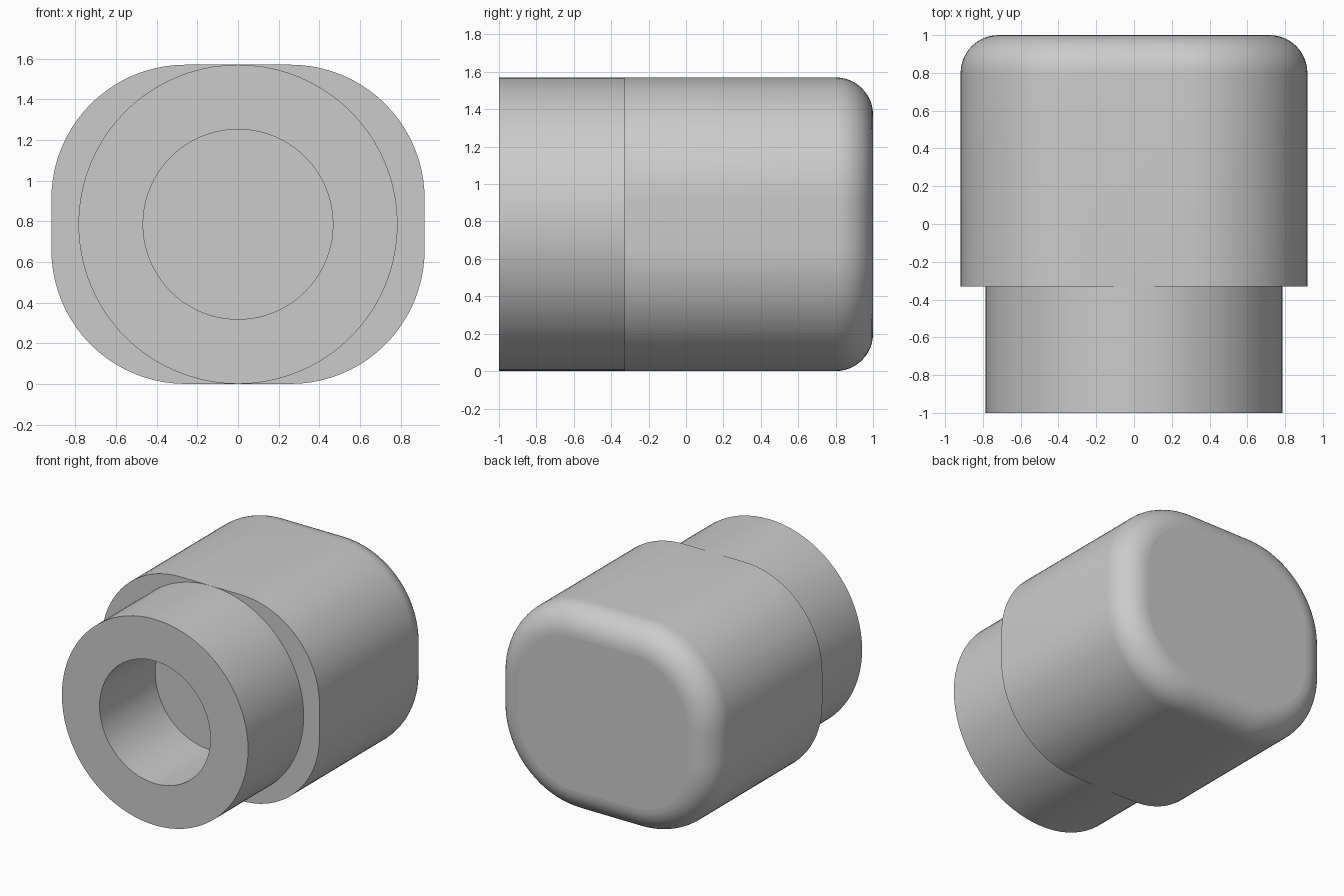
import bpy, bmesh, math

cube = bpy.data.objects.get("Cube")
if cube:
    bpy.data.objects.remove(cube, do_unlink=True)

MID_Z = 0.785
FRONT, SHOULDER, BACK = -1.0, -0.33, 1.0
HALF_W, HALF_H, CORNER, FILLET = 0.918, 0.785, 0.66, 0.2
SEGS = 20  # segments per quarter turn

grey = bpy.data.materials.new("Plain grey")
grey.use_nodes = True
colour = (0.6, 0.6, 0.6, 1)
grey.diffuse_color = colour
grey.node_tree.nodes["Principled BSDF"].inputs["Base Color"].default_value = colour


def rounded_ring(y, half_w, half_h, radius):
    """Rounded rectangle in the xz plane; a circle when all sizes match."""
    ring = []
    flat_x, flat_z = half_w - radius, half_h - radius
    is_circle = flat_x == 0 and flat_z == 0
    for quarter, (sx, sz) in enumerate([(1, 1), (-1, 1), (-1, -1), (1, -1)]):
        for i in range(SEGS if is_circle else SEGS + 1):
            a = (quarter + i / SEGS) * math.pi / 2
            ring.append((sx * flat_x + radius * math.cos(a), y,
                         MID_Z + sz * flat_z + radius * math.sin(a)))
    return ring


def loft(name, rings, caps):
    """Skin consecutive rings with quads and optionally cap both ends."""
    bm = bmesh.new()
    loops = [[bm.verts.new(p) for p in ring] for ring in rings]
    for a, b in zip(loops, loops[1:]):
        for i in range(len(a)):
            j = (i + 1) % len(a)
            bm.faces.new((a[i], a[j], b[j], b[i]))
    if caps:
        bm.faces.new(loops[0][::-1])
        bm.faces.new(loops[-1])
    bmesh.ops.recalc_face_normals(bm, faces=bm.faces)
    mesh = bpy.data.meshes.new(name)
    bm.to_mesh(mesh)
    bm.free()
    mesh.materials.append(grey)
    obj = bpy.data.objects.new(name, mesh)
    bpy.context.collection.objects.link(obj)
    bpy.ops.object.select_all(action='DESELECT')
    obj.select_set(True)
    bpy.context.view_layer.objects.active = obj
    bpy.ops.object.shade_smooth_by_angle(angle=math.radians(30))
    for face in mesh.polygons:
        if len(face.vertices) > 4:
            face.use_smooth = False
    return obj


# Main body: straight sides, then a rounded edge into the flat back
body = [rounded_ring(SHOULDER, HALF_W, HALF_H, CORNER)]
for i in range(13):
    a = i / 12 * math.pi / 2
    inset = FILLET * (1 - math.cos(a))
    body.append(rounded_ring(BACK - FILLET + FILLET * math.sin(a),
                             HALF_W - inset, HALF_H - inset, CORNER - inset))
loft("body", body, caps=True)

# Hollow neck: outer wall, front rim and bore, closed by the body's front face
neck = [rounded_ring(y, r, r, r) for y, r in
        [(SHOULDER, 0.785), (FRONT, 0.785), (FRONT, 0.467), (SHOULDER, 0.467)]]
neck_obj = loft("neck", neck, caps=False)

# Make sure the neck's rim faces forward
rim = min(neck_obj.data.polygons, key=lambda f: f.center.y)
if rim.normal.y > 0:
    neck_obj.data.flip_normals()
